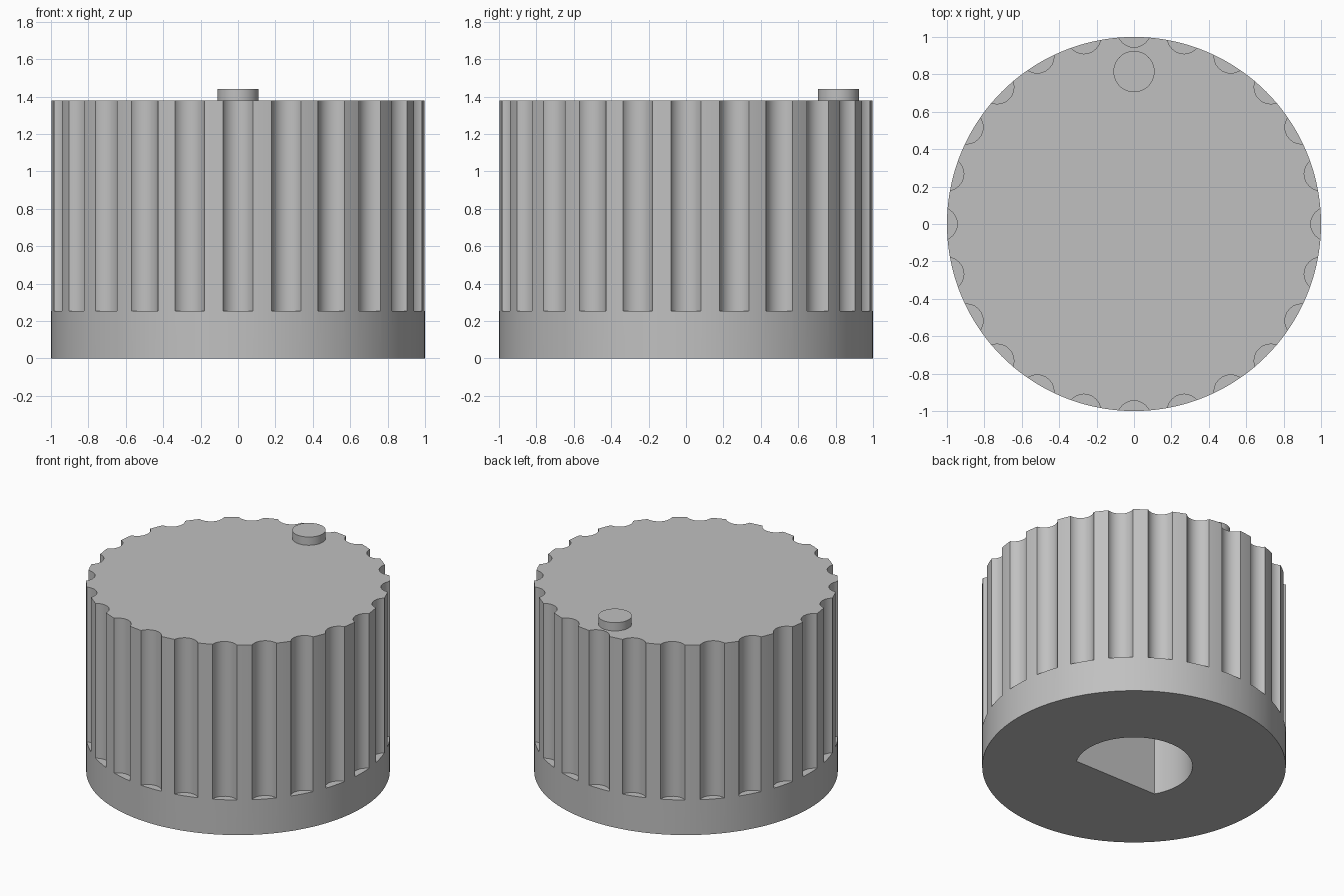
import bpy, bmesh, math
from mathutils import Matrix, Vector

if "Cube" in bpy.data.objects:
    bpy.data.objects.remove(bpy.data.objects["Cube"], do_unlink=True)

HEIGHT, BASE_TOP = 1.38, 0.255
FLUTES = 24

grey = bpy.data.materials.new("plain grey")
grey.use_nodes = True
grey.diffuse_color = (0.53, 0.53, 0.53, 1)
grey.node_tree.nodes["Principled BSDF"].inputs["Base Color"].default_value = (0.53, 0.53, 0.53, 1)


def prism(bm, outline, z0, z1):
    """Closed prism from a counter-clockwise outline."""
    face = bm.faces.new([bm.verts.new((x, y, z0)) for x, y in outline])
    top = bmesh.ops.extrude_face_region(bm, geom=[face])["geom"]
    moved = [v for v in top if isinstance(v, bmesh.types.BMVert)]
    bmesh.ops.translate(bm, verts=moved, vec=(0, 0, z1 - z0))


def arc(cx, cy, r, steps, start=0.0, end=math.tau, closed=True):
    count = steps if closed else steps + 1
    angles = [start + (end - start) * i / steps for i in range(count)]
    return [(cx + r * math.cos(a), cy + r * math.sin(a)) for a in angles]


def make_object(name, prisms):
    bm = bmesh.new()
    for outline, z0, z1 in prisms:
        prism(bm, outline, z0, z1)
    bmesh.ops.recalc_face_normals(bm, faces=bm.faces)
    mesh = bpy.data.meshes.new(name)
    bm.to_mesh(mesh)
    bm.free()
    obj = bpy.data.objects.new(name, mesh)
    bpy.context.collection.objects.link(obj)
    mesh.materials.append(grey)
    return obj


def activate(obj):
    bpy.ops.object.select_all(action="DESELECT")
    obj.select_set(True)
    bpy.context.view_layer.objects.active = obj


# Solid knob body
body = make_object("knob_body", [(arc(0, 0, 1, 144), 0, HEIGHT)])

# Grip flutes, stopping above the base band
flutes = []
for i in range(FLUTES):
    a = math.tau * i / FLUTES
    flutes.append((arc(1.035 * math.cos(a), 1.035 * math.sin(a), 0.09, 24, a, a + math.tau),
                   BASE_TOP, HEIGHT + 0.2))
flute_cutter = make_object("flute_cutter", flutes)

# D-shaped shaft socket in the underside
flat = math.asin(0.19 / 0.385)
socket = arc(0, 0, 0.385, 48, -flat, math.pi + flat, closed=False)
socket_cutter = make_object("socket_cutter", [(socket, -0.2, 1.0)])

for cutter in (flute_cutter, socket_cutter):
    cutter.hide_render = True
    cut = body.modifiers.new(cutter.name, "BOOLEAN")
    cut.operation = "DIFFERENCE"
    cut.solver = "EXACT"
    cut.object = cutter
    activate(body)
    bpy.ops.object.modifier_apply(modifier=cut.name)
    bpy.data.objects.remove(cutter, do_unlink=True)

# Raised position marker near the rear edge
marker = make_object("position_marker", [(arc(0, 0.815, 0.11, 48), HEIGHT - 0.02, 1.44)])

for obj in (body, marker):
    activate(obj)
    bpy.ops.object.shade_smooth_by_angle(angle=math.radians(30))
